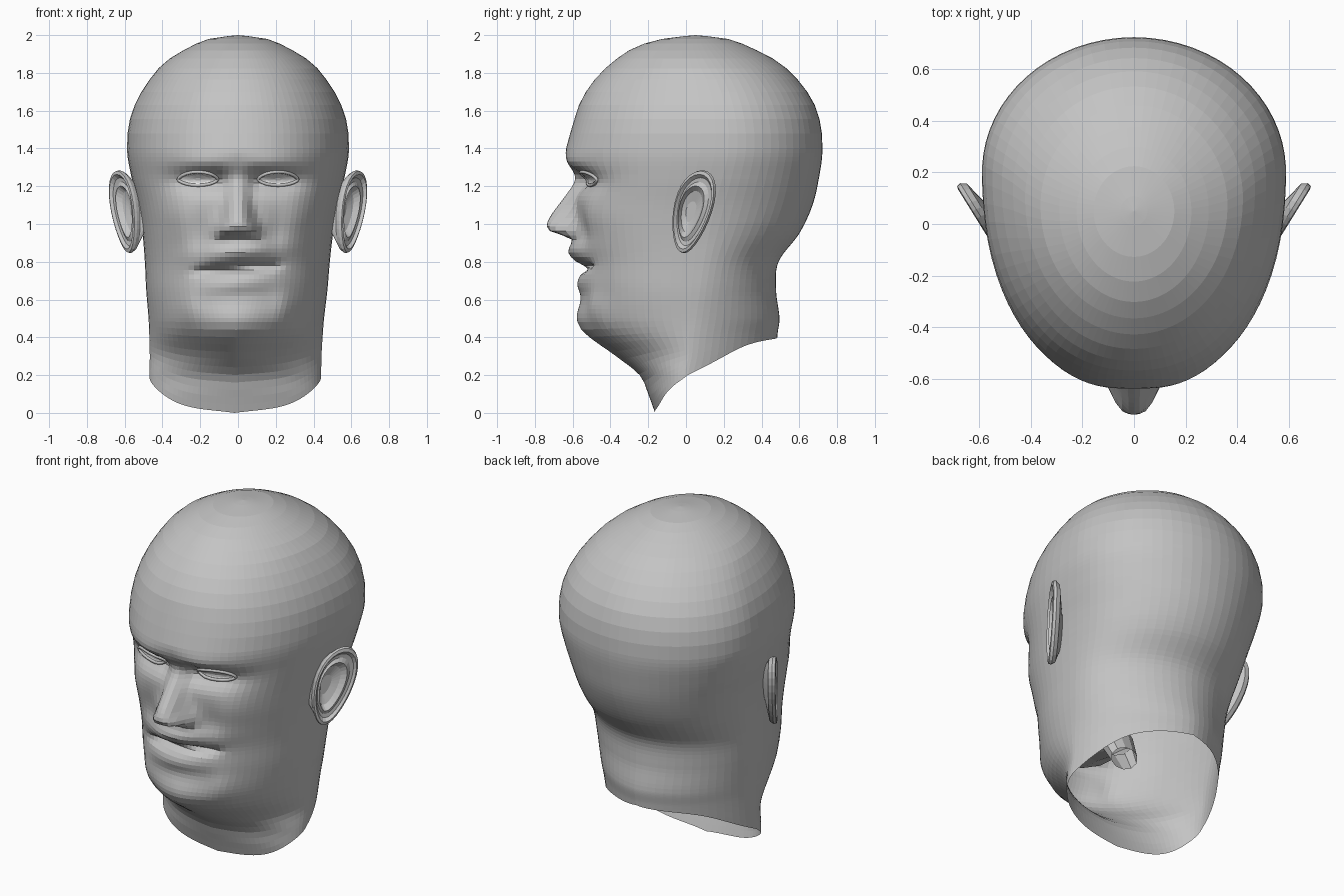
import bpy
import bmesh
from math import sin, cos, pi, exp
from mathutils import Vector

if "Cube" in bpy.data.objects:
    bpy.data.objects.remove(bpy.data.objects["Cube"])


def make_material(name, value):
    mat = bpy.data.materials.new(name)
    mat.use_nodes = True
    colour = (value, value, value, 1)
    mat.diffuse_color = colour
    mat.node_tree.nodes["Principled BSDF"].inputs["Base Color"].default_value = colour
    return mat


skin = make_material("grey skin", 0.55)
eye_white = make_material("eye white", 0.9)

# Head levels: height, half width, front y, back y, widest y, front squareness
LEVELS = [
    (0, .455, -.164, .47, 0, 2), (.1, .455, -.2, .47, 0, 2),
    (.2, .455, -.245, .47, 0, 1.8), (.3, .455, -.37, .475, .02, 1.55),
    (.42, .46, -.53, .485, .03, 1.7), (.5, .465, -.56, .495, .04, 1.9),
    (.65, .48, -.55, .477, .06, 2.15), (.8, .49, -.56, .49, .08, 2.2),
    (.95, .505, -.585, .6, .1, 2.25), (1.1, .53, -.585, .67, .13, 2.3),
    (1.25, .565, -.59, .705, .17, 2.3), (1.38, .587, -.635, .722, .2, 2.2),
    (1.52, .58, -.6, .714, .2, 2.2), (1.64, .543, -.562, .677, .18, 2.15),
    (1.76, .472, -.487, .595, .14, 2.1), (1.86, .383, -.385, .485, .08, 2),
    (1.94, .25, -.26, .33, .05, 2), (1.985, .135, -.1, .2, .05, 2),
    (2, 0, .05, .05, .05, 2)]
NECK_EDGE = [(0, 0), (.2, .04), (.4, .145), (.55, .22), (.75, .36), (1, .4)]
NOSE = [(.88, 0, .1), (.925, .02, .1), (.96, .13, .09), (1.015, .145, .08),
        (1.15, .055, .055), (1.24, .005, .05), (1.32, 0, .05)]


def sample(table, t):
    """Smooth interpolation of table rows keyed by their first entry."""
    last = len(table) - 1
    t = min(max(t, table[0][0]), table[last][0])
    i = next(k for k in range(last) if t <= table[k + 1][0])

    def slope(k, c):
        a, b = table[max(k - 1, 0)], table[min(k + 1, last)]
        return (b[c] - a[c]) / (b[0] - a[0])
    p, q = table[i], table[i + 1]
    h = q[0] - p[0]
    s = (t - p[0]) / h
    ease = s * s * (3 - 2 * s)
    return [p[c] + (q[c] - p[c]) * ease + h * s * (1 - s) *
            ((1 - s) * slope(i, c) - s * slope(i + 1, c)) for c in range(1, len(p))]


def bump(a, width, b, height):
    return exp(-(a / width) ** 2 - (b / height) ** 2)


def relief(x, z):
    """Forward height of the facial features."""
    ax = abs(x)
    height, width = sample(NOSE, z)
    d = height * exp(-(ax / width) ** 3)
    d += .03 * bump(ax - .08, .035, z - .97, .04)            # nostril wings
    d -= .06 * bump(ax - .2, .14, z - 1.225, .06)            # eye sockets
    d -= .03 * bump(ax - .1, .04, z - 1.23, .05)             # inner eye corners
    d += .02 * bump(ax - .18, .17, z - 1.32, .05)            # brows
    d += .02 * bump(ax - .33, .1, z - 1.06, .1)              # cheekbones
    d -= .02 * bump(ax - .2, .06, z - .95, .1)               # cheek folds
    line = z - .765 - .08 * x
    d += .055 * bump(x, .2, line - .085, .055)               # upper lip
    d -= .05 * exp(-(ax / .22) ** 6 - (line / .024) ** 2)    # mouth line
    d += .025 * bump(x, .2, line + .085, .05)                # lower lip
    d += .018 * bump(x, .2, z - .5, .07)                     # chin
    d += .02 * bump(ax - .25, .06, z - .56, .1)              # jowls
    return d


def face_y(x, z):
    w, front, back, mid, n = sample(LEVELS, z)
    return mid - (mid - front) * (1 - min(abs(x) / w, 1) ** n) ** (1 / n) - relief(x, z)


def head_point(angle, z):
    """Point on the head; the nape is narrower than the skull."""
    w, front, back, mid, n = sample(LEVELS, z)
    s, c = sin(angle), cos(angle)
    low = max(0, 1 - z)
    rear = c < 0
    if rear:
        n = 2 - .5 * low
    x = w * abs(s) ** (2 / n) * (1 if s > 0 else -1)
    depth = abs(c) ** (2 / n)
    y = mid + (back - mid) * depth if rear else mid - (mid - front) * depth - relief(x, z)
    return Vector((x - .018 * low, y, z))


def loft(bm, rings):
    """Join successive closed rings of points with quads."""
    loops = [[bm.verts.new(p) for p in ring] for ring in rings]
    for a, b in zip(loops, loops[1:]):
        for i in range(len(a)):
            j = (i + 1) % len(a)
            bm.faces.new((a[i], a[j], b[j], b[i]))
    return loops


def finish(bm, name, mat):
    bmesh.ops.recalc_face_normals(bm, faces=bm.faces)
    mesh = bpy.data.meshes.new(name)
    bm.to_mesh(mesh)
    bm.free()
    mesh.materials.append(mat)
    obj = bpy.data.objects.new(name, mesh)
    bpy.context.collection.objects.link(obj)


# Head and neck, open at the bottom, columns packed towards the face
HALF = 40
angles = []
for k in range(-HALF, HALF):
    u = k / HALF
    angles.append(pi * abs(u) ** 1.3 * (1 if u > 0 else -1))
rows = [.04 * k for k in range(12)]
rows += [.48 + .023 * k for k in range(40)]
rows += [1.4 + .6 * sin(pi / 2 * k / 12) for k in range(12)]
JAW = .5
rings = []
for z in rows:
    ring = []
    for angle in angles:
        edge = sample(NECK_EDGE, abs(angle) / pi)[0]
        ring.append(head_point(angle, edge + z * (JAW - edge) / JAW if z < JAW else z))
    rings.append(ring)
bm = bmesh.new()
crown = loft(bm, rings)[-1]
pole = bm.verts.new((0, .05, 2))
for i, v in enumerate(crown):
    bm.faces.new((v, crown[(i + 1) % len(crown)], pole))
finish(bm, "head", skin)


def tube(name, points, radius):
    curve = bpy.data.curves.new(name, "CURVE")
    curve.dimensions = "3D"
    curve.bevel_depth = radius
    curve.bevel_resolution = 1
    spline = curve.splines.new("POLY")
    spline.points.add(len(points) - 1)
    for target, p in zip(spline.points, points):
        target.co = (*p, 1)
    spline.use_cyclic_u = True
    curve.materials.append(skin)
    obj = bpy.data.objects.new(name, curve)
    bpy.context.collection.objects.link(obj)


# Ear rings: outline scale, offset out of the ear plane, shift towards the head
EAR_RINGS = [(.4, -.06, .09), (.6, -.045, .055), (.93, -.022, .005), (1, 0, 0),
             (.98, .016, 0), (.9, .02, 0), (.82, .002, 0), (.72, 0, .005),
             (.62, .012, .01), (.5, -.015, .02), (.25, -.03, .03)]


def ear_point(side, t, scale, offset, shift):
    v = .22 * sin(t) * scale
    y = .038 + .22 * v + .1 * (1 + .22 * sin(t)) * cos(t) * scale - shift
    x = .55 + .62 * (y + .04)
    return Vector((side * (x + .8 * offset), y - .55 * offset, 1.065 + v))


for side, label in ((1, "left"), (-1, "right")):
    # Ears
    bm = bmesh.new()
    loops = loft(bm, [[ear_point(side, 2 * pi * k / 28, *ring) for k in range(28)]
                      for ring in EAR_RINGS])
    bm.faces.new(loops[-1])
    finish(bm, label + "_ear", skin)

    # Almond eye surface and its eyelid rim
    def eye_point(t, scale):
        x = side * (.212 + .1 * cos(t) * scale)
        lid = .038 if sin(t) > 0 else .03
        z = 1.236 + lid * sin(t) * abs(sin(t)) ** .3 * scale
        return Vector((x, face_y(x, z) - .008, z))
    bm = bmesh.new()
    steps = [2 * pi * k / 20 for k in range(20)]
    loops = loft(bm, [[eye_point(t, s) for t in steps] for s in (1, .6, .2)])
    bm.faces.new(loops[-1])
    finish(bm, label + "_eye", eye_white)
    tube(label + "_eyelid", [eye_point(t, 1.05) for t in steps], .009)

# Mouth cavity inside the head, leading down into the throat
bm = bmesh.new()
throat = [(.2, -.42, .75), (.18, -.29, .72), (.11, -.15, .64), (.085, -.08, .5)]
loft(bm, [[Vector((r * cos(pi * k / 5), y + r * .5 * sin(pi * k / 5),
                   z + r * .5 * sin(pi * k / 5))) for k in range(10)]
          for r, y, z in throat])
finish(bm, "mouth_cavity", skin)
